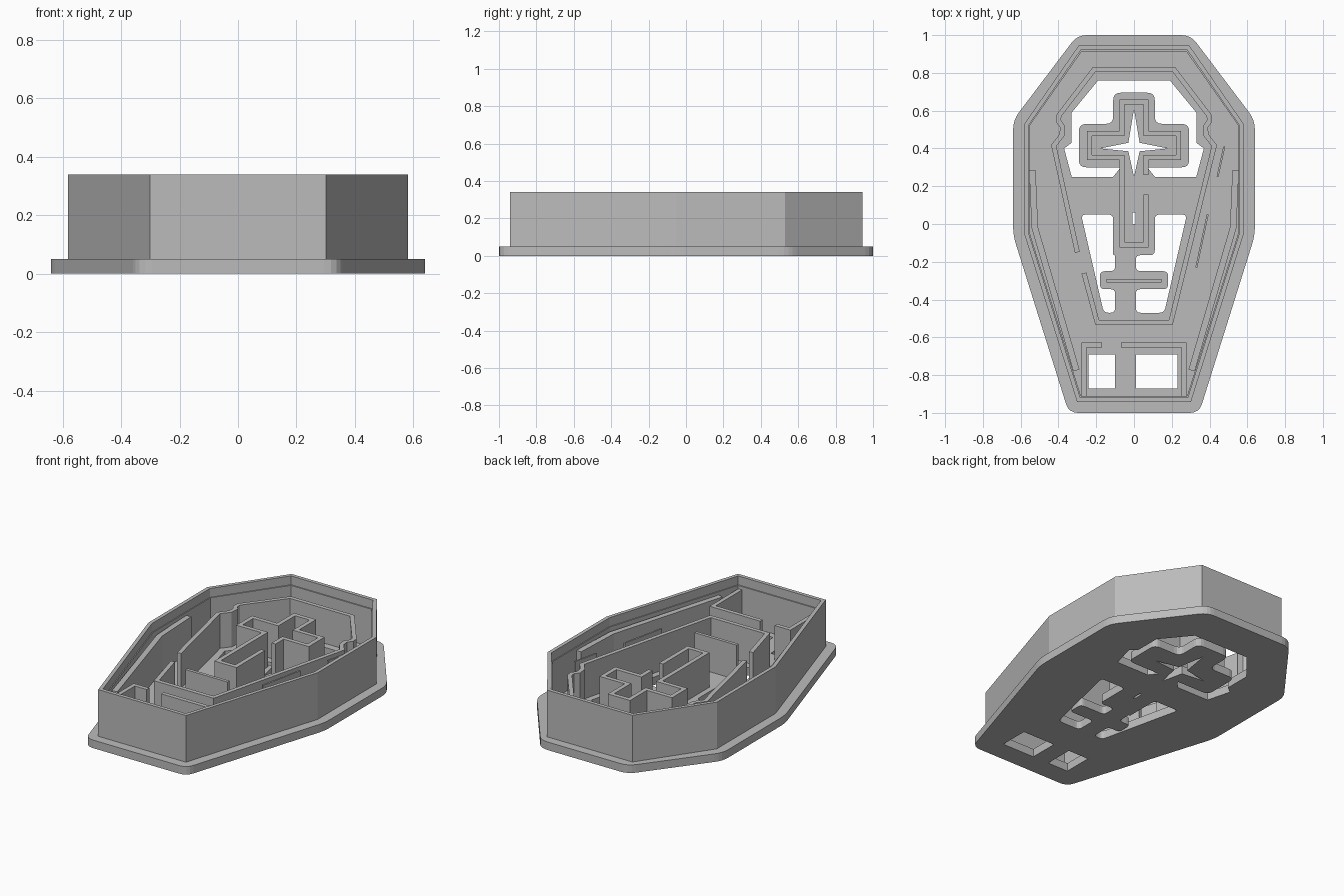
import bpy, bmesh
from mathutils import Vector

cube = bpy.data.objects.get("Cube")
if cube:
    bpy.data.objects.remove(cube)

grey = bpy.data.materials.new("plain grey")
grey.use_nodes = True
grey.diffuse_color = (0.5, 0.5, 0.5, 1)
grey.node_tree.nodes["Principled BSDF"].inputs["Base Color"].default_value = (0.5, 0.5, 0.5, 1)

BASE_TOP, RIDGE_TOP, WALL_TOP = 0.05, 0.265, 0.34


def mirrored(half):
    """Close a right-hand half outline with its mirror image."""
    return half + [(-x, y) for x, y in reversed(half)]


def rounded(points, radius, steps=4):
    """Round every corner of a closed outline."""
    pts = [Vector(p) for p in points]
    out = []
    for i, p in enumerate(pts):
        a, b = pts[i - 1] - p, pts[(i + 1) % len(pts)] - p
        r = min(radius, a.length * 0.45, b.length * 0.45)
        start, end = p + a.normalized() * r, p + b.normalized() * r
        for k in range(steps + 1):
            t = k / steps
            out.append(start * (1 - t) ** 2 + p * (2 * t * (1 - t)) + end * t * t)
    return out


def finish(name, bm):
    bmesh.ops.recalc_face_normals(bm, faces=bm.faces)
    mesh = bpy.data.meshes.new(name)
    bm.to_mesh(mesh)
    bm.free()
    mesh.materials.append(grey)
    obj = bpy.data.objects.new(name, mesh)
    bpy.context.collection.objects.link(obj)
    return obj


def plate(name, outlines, z0, z1):
    """Extrude an outline with holes."""
    bm = bmesh.new()
    edges = []
    for line in outlines:
        vs = [bm.verts.new((p[0], p[1], z0)) for p in line]
        edges += [bm.edges.new((vs[i - 1], vs[i])) for i in range(len(vs))]
    bmesh.ops.triangle_fill(bm, use_beauty=True, edges=edges, normal=(0, 0, 1))
    ext = bmesh.ops.extrude_face_region(bm, geom=bm.faces[:], use_keep_orig=True)
    top = [v for v in ext["geom"] if isinstance(v, bmesh.types.BMVert)]
    bmesh.ops.translate(bm, verts=top, vec=(0, 0, z1 - z0))
    return finish(name, bm)


def ridge(name, path, width, z1=RIDGE_TOP, closed=False, z0=0.04):
    """Stand a wall of even thickness along a path."""
    pts = [Vector(p) for p in path]
    n = len(pts)
    bm = bmesh.new()
    rings = []
    for i, p in enumerate(pts):
        before = (p - pts[i - 1]).normalized() if closed or i else None
        after = (pts[(i + 1) % n] - p).normalized() if closed or i < n - 1 else None
        d1, d2 = before or after, after or before
        n1, n2 = Vector((-d1.y, d1.x)), Vector((-d2.y, d2.x))
        side = (n1 + n2) / (1 + n1.dot(n2)) * width / 2
        a, b = p + side, p - side
        rings.append([bm.verts.new((q.x, q.y, z))
                      for q, z in ((a, z0), (a, z1), (b, z1), (b, z0))])
    for i in range(n if closed else n - 1):
        r, s = rings[i], rings[(i + 1) % n]
        for k in range(4):
            bm.faces.new((r[k], r[(k + 1) % 4], s[(k + 1) % 4], s[k]))
    if not closed:
        bm.faces.new(rings[0])
        bm.faces.new(rings[-1])
    return finish(name, bm)


# Flanged base with its openings
flange = mirrored([(0.30, 1.0), (0.64, 0.55), (0.64, -0.06), (0.345, -1.0)])
head_hole = mirrored([(0.11, 0.25), (0.33, 0.25), (0.37, 0.40), (0.33, 0.43), (0.33, 0.59),
                      (0.19, 0.76)])
cross_pad = [(-0.11, 0.30), (-0.292, 0.30), (-0.292, 0.53), (-0.11, 0.53), (-0.11, 0.695)]
cross_pad += [(-x, y) for x, y in reversed(cross_pad)]


def body_hole(s, inner):
    return [(s * 0.28, 0.05), (s * 0.11, 0.05), (s * 0.11, -0.165), (inner, -0.165),
            (inner, -0.25), (s * 0.18, -0.25), (s * 0.18, -0.345), (inner, -0.345),
            (inner, -0.47), (s * 0.16, -0.47)]


def box(x0, x1, y0, y1):
    return [(x0, y0), (x1, y0), (x1, y1), (x0, y1)]


star = [(0.18, 0.40), (0.03, 0.43), (0, 0.61), (-0.03, 0.43),
        (-0.18, 0.40), (-0.03, 0.385), (0, 0.25), (0.03, 0.385)]
plate("base_plate", [
    rounded(flange, 0.05), head_hole + rounded(cross_pad, 0.04), star,
    rounded(body_hole(-1, -0.10), 0.025), rounded(body_hole(1, 0.01), 0.025),
    box(-0.24, -0.10, -0.87, -0.69), box(0.01, 0.23, -0.87, -0.69),
    box(-0.007, 0.007, 0.0, 0.06)], 0, BASE_TOP)

# Tall outer wall with a small inner step
wall = mirrored([(0.287, 0.933), (0.57, 0.525), (0.57, -0.048), (0.293, -0.93)])
ridge("outer_wall", wall, 0.023, WALL_TOP, closed=True)
step = mirrored([(0.28, 0.921), (0.56, 0.522), (0.56, -0.046), (0.286, -0.918)])
ridge("wall_step", step, 0.014, 0.285, closed=True)

# Inner outline with notched shoulders and a break on one side
shoulder = [(0.212, 0.817), (0.397, 0.575), (0.40, 0.545), (0.378, 0.515),
            (0.382, 0.47), (0.425, 0.415)]
foot = [(0.195, -0.52), (-0.195, -0.52), (-0.265, -0.26)]
left_side = [(-x, y) for x, y in reversed(shoulder)]
ridge("inner_outline", [(-0.30, -0.15)] + left_side + shoulder + foot, 0.026)

# Slanted side ridges
for s, side in ((1, "left"), (-1, "right")):
    ridge(side + "_side_ridge",
          [(s * 0.538, 0.285), (s * 0.525, -0.02), (s * 0.305, -0.775)], 0.034)
ridge("upper_crack_line", [(0.478, 0.41), (0.442, 0.25)], 0.01)
ridge("lower_crack_line", [(0.39, 0.05), (0.33, -0.23)], 0.01)

# Cross outline, open on one side of the stem
arm = [(0.063, 0.352), (0.236, 0.352), (0.236, 0.48), (0.063, 0.48), (0.063, 0.645)]
cross = [(0.063, 0.26)] + arm + [(-x, y) for x, y in reversed(arm)]
ridge("cross_outline", cross + [(-0.063, -0.11), (0.063, -0.11), (0.063, 0.155)], 0.027)

# Short bar and the foot panel
ridge("short_bar", [(-0.145, -0.30), (0.145, -0.30)], 0.02)
ridge("foot_panel_right", [(-0.265, -0.92), (-0.265, -0.64), (-0.17, -0.64)], 0.026)
ridge("foot_panel_left", [(-0.07, -0.64), (0.265, -0.64), (0.265, -0.92)], 0.026)
